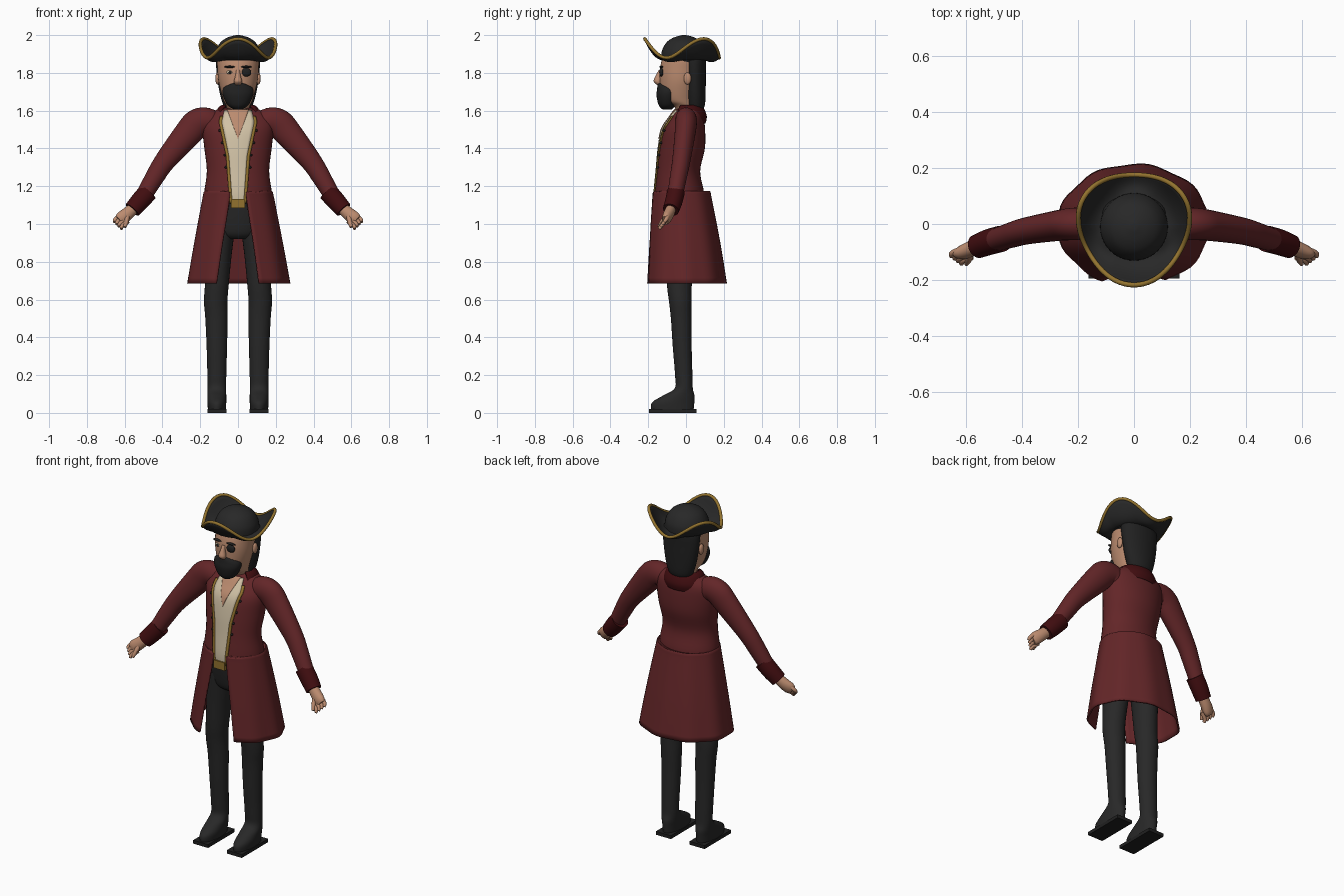
import bpy, bmesh, math
from mathutils import Vector

cube = bpy.data.objects.get("Cube")
if cube:
    bpy.data.objects.remove(cube, do_unlink=True)


def material(name, r, g, b):
    m = bpy.data.materials.new(name)
    m.use_nodes = True
    m.diffuse_color = (r, g, b, 1)
    m.node_tree.nodes["Principled BSDF"].inputs["Base Color"].default_value = (r, g, b, 1)
    return m


COAT = material("coat red", .125, .019, .021)
DARK_RED = material("cuff dark red", .052, .004, .005)
BLACK = material("black cloth", .021, .021, .021)
HAIR = material("black hair", .015, .015, .015)
GOLD = material("gold trim", .29, .17, .028)
CREAM = material("cream shirt", .64, .54, .38)
SKIN = material("skin", .5, .26, .16)


def finish(name, bm, mat, thick=0):
    bmesh.ops.recalc_face_normals(bm, faces=bm.faces)
    me = bpy.data.meshes.new(name)
    bm.to_mesh(me)
    bm.free()
    me.materials.append(mat)
    for p in me.polygons:
        p.use_smooth = True
    me.set_sharp_from_angle(angle=math.radians(50))
    ob = bpy.data.objects.new(name, me)
    bpy.context.collection.objects.link(ob)
    if thick:
        mod = ob.modifiers.new("thickness", 'SOLIDIFY')
        mod.thickness, mod.offset = thick, 0
    return ob


def dense(rows, k=5):
    """Smooth curve through the rows."""
    out = []
    for i in range(len(rows) - 1):
        a, b, c, d = (rows[max(0, min(len(rows) - 1, i + j))] for j in (-1, 0, 1, 2))
        for s in range(k):
            t = s / k
            out.append(tuple(q + .5 * t * (r - p + t * (2 * p - 5 * q + 4 * r - s2 + t * (3 * (q - r) + s2 - p)))
                             for p, q, r, s2 in zip(a, b, c, d)))
    return out + [tuple(rows[-1])]


def bridge(bm, rings, closed):
    n = len(rings[0])
    for lo, hi in zip(rings, rings[1:]):
        for j in range(n if closed else n - 1):
            k = (j + 1) % n
            bm.faces.new((lo[j], lo[k], hi[k], hi[j]))


def tube(name, rows, mat, side=1, level=False, n=28, k=5):
    """Rows are x, y, z and two radii; level keeps the sections horizontal."""
    rows = dense(rows, k)
    bm, rings = bmesh.new(), []
    for i, (x, y, z, ra, rb) in enumerate(rows):
        u, v = Vector((1, 0, 0)), Vector((0, 1, 0))
        if not level:
            d = Vector(rows[min(i + 1, len(rows) - 1)][:3]) - Vector(rows[max(i - 1, 0)][:3])
            u = d.cross(v).normalized()
            v = d.cross(u).normalized()
        ring = []
        for j in range(n):
            a = 2 * math.pi * j / n
            p = Vector((x, y, z)) + u * ra * math.cos(a) + v * rb * math.sin(a)
            ring.append(bm.verts.new((p.x * side, p.y, p.z)))
        rings.append(ring)
    bridge(bm, rings, True)
    bm.faces.new(rings[0])
    bm.faces.new(rings[-1])
    return finish(name, bm, mat)


def stack(name, rows, mat, n=40):
    """Centred body from rows of z, centre y, half width, half depth."""
    return tube(name, [(0, y, z, rx, ry) for z, y, rx, ry in rows], mat, level=True, n=n)


def wrap(name, rows, mat, thick, ripple=0, n=56):
    """Sheet around the body, open at the front by the last value (radians)."""
    bm, rings = bmesh.new(), []
    rows = dense(rows)
    for i, (z, cy, rx, ry, gap) in enumerate(rows):
        ring = []
        for j in range(n + 1):
            a = gap + (2 * math.pi - 2 * gap) * j / n
            f = 1 + ripple * i / len(rows) * math.sin(9 * a)
            ring.append(bm.verts.new((rx * f * math.sin(a), cy - ry * f * math.cos(a), z)))
        rings.append(ring)
    bridge(bm, rings, False)
    return finish(name, bm, mat, thick)


def ball(name, loc, scale, mat):
    bm = bmesh.new()
    bmesh.ops.create_uvsphere(bm, u_segments=16, v_segments=10, radius=1)
    bmesh.ops.scale(bm, vec=scale, verts=bm.verts)
    bmesh.ops.translate(bm, vec=loc, verts=bm.verts)
    return finish(name, bm, mat)


def box(name, loc, size, mat):
    bm = bmesh.new()
    bmesh.ops.create_cube(bm, size=1)
    bmesh.ops.scale(bm, vec=size, verts=bm.verts)
    bmesh.ops.translate(bm, vec=loc, verts=bm.verts)
    return finish(name, bm, mat)


def at(table, z):
    for a, b in zip(table, table[1:]):
        if z <= b[0]:
            t = max(0, (z - a[0]) / (b[0] - a[0]))
            return [p + (q - p) * t for p, q in zip(a, b)]
    return table[-1]


# Coat body
torso = [(1.11, -.035, .172, .128), (1.17, -.035, .178, .13), (1.28, -.04, .165, .115),
         (1.4, -.022, .178, .122), (1.5, -.012, .188, .113), (1.56, .003, .175, .09),
         (1.6, .01, .125, .068), (1.615, .012, .08, .05)]
stack("coat_body", torso, COAT)
surface = dense(torso)


def chest_y(x, z):
    _, cy, rx, ry = at(surface, z)
    return cy - ry * math.sqrt(max(0, 1 - (x / rx) ** 2))


def plate(name, left, right, z0, z1, lift, mat, nx=10, nz=26):
    """Thin panel lying on the chest."""
    bm, rings = bmesh.new(), []
    for i in range(nz + 1):
        z = z0 + (z1 - z0) * i / nz
        xs = [left(z) + (right(z) - left(z)) * j / nx for j in range(nx + 1)]
        rings.append([bm.verts.new((x, chest_y(x, z) - lift, z)) for x in xs])
    bridge(bm, rings, False)
    return finish(name, bm, mat, .007)


# Shirt, bare neckline, gold edging and buttons
opening = [(1.11, .03), (1.36, .048), (1.54, .086), (1.61, .07)]
edge = lambda z: at(opening, z)[1]
vee = lambda z: max(.001, (z - 1.45) * .37)
plate("shirt", lambda z: -edge(z), edge, 1.11, 1.6, .003, CREAM)
plate("neckline", lambda z: -vee(z), vee, 1.45, 1.605, .006, SKIN)
for side in (-1, 1):
    plate("coat_trim", lambda z: side * edge(z), lambda z: side * (edge(z) + .015),
          1.11, 1.57, .006, GOLD, nx=2)
    for i in range(4):
        z = 1.3 + .065 * i
        x = side * (edge(z) + .02)
        ball("coat_button", (x, chest_y(x, z) - .006, z), (.007, .007, .007), HAIR)
box("belt_buckle", (0, -.17, 1.108), (.072, .018, .048), GOLD)

# Coat skirt and collar
wrap("coat_skirt", [(1.155, -.03, .165, .12, .24), (1.168, -.025, .176, .148, .24),
                    (1.14, -.023, .184, .153, .24), (.9, -.012, .23, .188, .36),
                    (.685, -.004, .268, .214, .43)], COAT, .01, ripple=.018)
wrap("collar", [(1.535, .005, .115, .092, .95), (1.57, .01, .118, .093, .95),
                (1.61, .01, .1, .078, .95), (1.625, .01, .08, .06, .95)], DARK_RED, .014, n=32)

# Trousers, boots and soles
stack("hips", [(1.13, -.035, .16, .12), (1.03, -.03, .155, .11), (.95, -.03, .13, .09),
               (.92, -.03, .08, .06)], BLACK)
for side, label in ((1, "left"), (-1, "right")):
    tube(label + "_leg", [(.085, -.03, 1.02, .075, .09), (.1, -.03, .85, .068, .08),
                          (.112, -.035, .68, .063, .066), (.118, -.03, .59, .062, .06),
                          (.114, -.025, .5, .059, .055), (.112, -.02, .35, .054, .05),
                          (.112, -.012, .2, .05, .046), (.112, -.012, .13, .049, .048),
                          (.112, -.04, .09, .05, .085), (.112, -.068, .055, .05, .112),
                          (.112, -.072, .015, .047, .112)], BLACK, side, level=True)
    box(label + "_sole", (side * .112, -.07, .01), (.1, .25, .02), HAIR)

    # Sleeve and cuff
    tube(label + "_sleeve", [(.12, 0, 1.52, .065, .055), (.165, 0, 1.545, .07, .058),
                             (.215, 0, 1.533, .076, .058), (.265, -.005, 1.48, .073, .055),
                             (.385, -.025, 1.335, .056, .048), (.44, -.04, 1.25, .05, .045),
                             (.51, -.062, 1.13, .042, .04)], COAT, side)
    tube(label + "_cuff", [(.476, -.053, 1.17, .051, .047), (.52, -.065, 1.12, .05, .046),
                           (.56, -.08, 1.075, .045, .043)], DARK_RED, side)

    # Hand with curled fingers and thumb
    tube(label + "_palm", [(.545, -.076, 1.09, .03, .026), (.585, -.09, 1.055, .034, .028),
                           (.615, -.103, 1.03, .036, .024), (.63, -.11, 1.018, .028, .016)], SKIN, side)
    for i in range(4):
        x, y, z = .637 - .012 * i, -.092 - .009 * i, 1.036 - .012 * i
        tube(label + "_finger", [(x - .02, y, z + .015, .011, .011), (x + .012, y - .012, z - .01, .011, .011),
                                 (x + .016, y - .024, z - .026, .008, .008)], SKIN, side, n=10, k=3)
    tube(label + "_thumb", [(.585, -.1, 1.05, .014, .014), (.592, -.128, 1.01, .012, .012),
                            (.6, -.143, .983, .008, .008)], SKIN, side, n=10, k=3)

    # Ears, brows
    ball(label + "_ear", (side * .108, .008, 1.77), (.012, .02, .032), SKIN)
    ball(label + "_brow", (side * .044, -.131, 1.832), (.03, .01, .006), HAIR)

# Head and face
stack("head", [(1.5, .0, .06, .05), (1.61, .0, .06, .055), (1.65, -.03, .075, .085),
               (1.7, -.035, .09, .1), (1.76, -.03, .104, .11), (1.82, -.025, .109, .113),
               (1.88, -.015, .109, .108), (1.92, -.01, .08, .08)], SKIN)
tube("nose", [(0, -.132, 1.815, .01, .012), (0, -.143, 1.785, .014, .018),
              (0, -.15, 1.755, .022, .021), (0, -.14, 1.735, .014, .012)], SKIN, level=True, n=16)
ball("right_eye", (-.042, -.127, 1.803), (.02, .01, .01), CREAM)
ball("right_pupil", (-.042, -.134, 1.803), (.008, .006, .008), HAIR)
ball("eye_patch", (.042, -.13, 1.803), (.028, .012, .023), HAIR)

# Hair and beard
stack("hair", [(1.595, .045, .06, .04), (1.63, .05, .078, .05), (1.7, .048, .098, .056),
               (1.8, .045, .113, .06), (1.87, .04, .115, .065), (1.9, .03, .1, .06)], HAIR)
stack("hairline", [(1.855, -.008, .108, .112), (1.87, -.008, .113, .116),
                   (1.9, -.008, .113, .116)], HAIR)
stack("beard", [(1.607, -.1, .022, .025), (1.63, -.1, .055, .045), (1.68, -.098, .08, .058),
                (1.715, -.095, .08, .058), (1.738, -.1, .055, .05), (1.748, -.105, .03, .04)], HAIR)

# Three-cornered hat
stack("hat_crown", [(1.865, -.01, .121, .121), (1.915, -.01, .118, .118), (1.96, -.01, .094, .094),
                    (1.985, -.01, .06, .06), (1.998, -.01, .02, .02), (2.0, -.01, .003, .003)], BLACK)


def brim_point(a, t):
    wave = math.cos(3 * a)
    r = .112 + t * (.085 + .011 * wave)
    z = 1.872 + t * t * (.058 + .05 * wave) - .012 * math.sin(math.pi * t) * (wave < 0) * -wave
    return (r * math.sin(a), -.01 - r * math.cos(a), z)


N = 72
bm = bmesh.new()
bridge(bm, [[bm.verts.new(brim_point(2 * math.pi * j / N, i / 8)) for j in range(N)]
            for i in range(9)], True)
finish("hat_brim", bm, BLACK, .01)

curve = bpy.data.curves.new("hat_trim", 'CURVE')
curve.dimensions = '3D'
curve.bevel_depth, curve.bevel_resolution = .009, 2
line = curve.splines.new('POLY')
line.points.add(N - 1)
for j, p in enumerate(line.points):
    p.co = (*brim_point(2 * math.pi * j / N, 1), 1)
line.use_cyclic_u = True
curve.materials.append(GOLD)
bpy.context.collection.objects.link(bpy.data.objects.new("hat_trim", curve))
